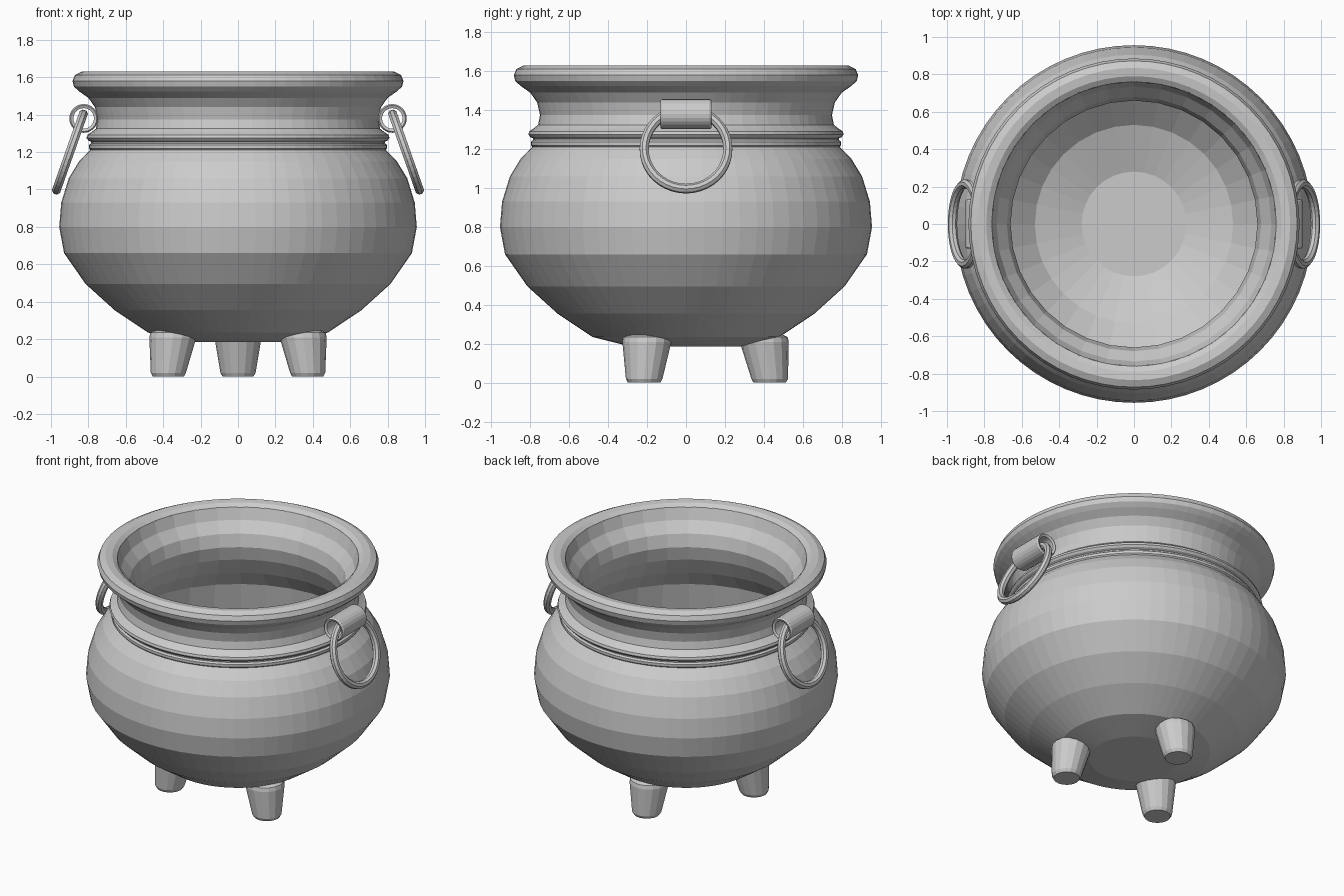
import bpy, bmesh
from math import sin, cos, pi, radians

if "Cube" in bpy.data.objects:
    bpy.data.objects.remove(bpy.data.objects["Cube"])


def make_object(name, bm):
    mesh = bpy.data.meshes.new(name)
    bm.to_mesh(mesh)
    bm.free()
    ob = bpy.data.objects.new(name, mesh)
    bpy.context.scene.collection.objects.link(ob)
    return ob


def loft(name, rings, cap_start=False, cap_end=False, closed=False):
    """Skin a list of equally sized vertex rings."""
    bm = bmesh.new()
    loops = [[bm.verts.new(p) for p in ring] for ring in rings]
    n = len(loops[0])
    pairs = list(zip(loops, loops[1:]))
    if closed:
        pairs.append((loops[-1], loops[0]))
    for a, b in pairs:
        for i in range(n):
            j = (i + 1) % n
            bm.faces.new((a[i], a[j], b[j], b[i]))
    if cap_start:
        bm.faces.new(loops[0][::-1])
    if cap_end:
        bm.faces.new(loops[-1])
    return make_object(name, bm)


def circle(r, z, n, cx=0.0, cy=0.0):
    return [(cx + r * cos(2 * pi * i / n), cy + r * sin(2 * pi * i / n), z)
            for i in range(n)]


# Outer shell: belly, two raised bands, flared neck and rounded rim
outer = [(0.28, 0.185), (0.48, 0.235), (0.66, 0.355), (0.815, 0.495),
         (0.93, 0.66), (0.956, 0.80), (0.945, 0.93), (0.905, 1.06),
         (0.85, 1.15), (0.79, 1.212),
         (0.797, 1.22), (0.797, 1.238), (0.785, 1.247), (0.785, 1.255),
         (0.80, 1.262), (0.81, 1.275), (0.805, 1.292), (0.785, 1.305),
         (0.76, 1.325), (0.75, 1.375), (0.765, 1.44), (0.80, 1.49),
         (0.85, 1.525), (0.877, 1.55), (0.885, 1.58), (0.872, 1.612),
         (0.835, 1.63), (0.79, 1.625), (0.76, 1.605)]
loft("pot_outer", [circle(r, z, 64) for r, z in outer], cap_start=True)

# Inner shell: coarser facets, from the rim down to a flat floor
inner = [(0.762, 1.607), (0.735, 1.53), (0.68, 1.46), (0.66, 1.375),
         (0.68, 1.28), (0.74, 1.16), (0.83, 1.04), (0.866, 0.80),
         (0.84, 0.68), (0.73, 0.55), (0.53, 0.37), (0.28, 0.28)]
pot_inner = loft("pot_inner", [circle(r, z, 32) for r, z in inner], cap_end=True)
pot_inner.data.flip_normals()
pot_inner.data.update()
# the flat floor is the cap: make every interior normal consistent
bm = bmesh.new()
bm.from_mesh(pot_inner.data)
bmesh.ops.recalc_face_normals(bm, faces=bm.faces)
if max(bm.faces, key=lambda f: len(f.verts)).normal.z < 0:
    bmesh.ops.reverse_faces(bm, faces=bm.faces)
bm.to_mesh(pot_inner.data)
bm.free()

# Three tapered feet, splayed slightly outward
foot = [(0.083, 0.0, 0.43), (0.094, 0.02, 0.43), (0.126, 0.21, 0.402),
        (0.122, 0.235, 0.40), (0.09, 0.25, 0.40)]
for k, deg in enumerate((90, 210, 330)):
    a = radians(deg)
    loft(f"foot_{k + 1}",
         [circle(r, z, 16, d * cos(a), d * sin(a)) for r, z, d in foot],
         cap_start=True, cap_end=True)

# Handles: hollow lug tube with a tilted hanging ring on each side
for side, s in (("right", 1), ("left", -1)):
    sections = [(0.055, -0.125), (0.07, -0.132), (0.077, -0.122),
                (0.077, 0.122), (0.07, 0.132), (0.055, 0.125)]
    lug = loft(f"{side}_lug", [circle(r, z, 24) for r, z in sections], closed=True)
    lug.rotation_euler = (radians(90), 0, 0)
    lug.location = (0.825 * s, 0, 1.38)

    section = [(0.215 + 0.025 * cos(t), 0.025 * sin(t))
               for t in (2 * pi * (i + 0.5) / 8 for i in range(8))]
    ring = loft(f"{side}_ring", [circle(r, z, 40) for r, z in section], closed=True)
    ring.rotation_euler = (0, s * radians(90 - 19.4), 0)
    ring.location = (0.899 * s, 0, 1.20)
